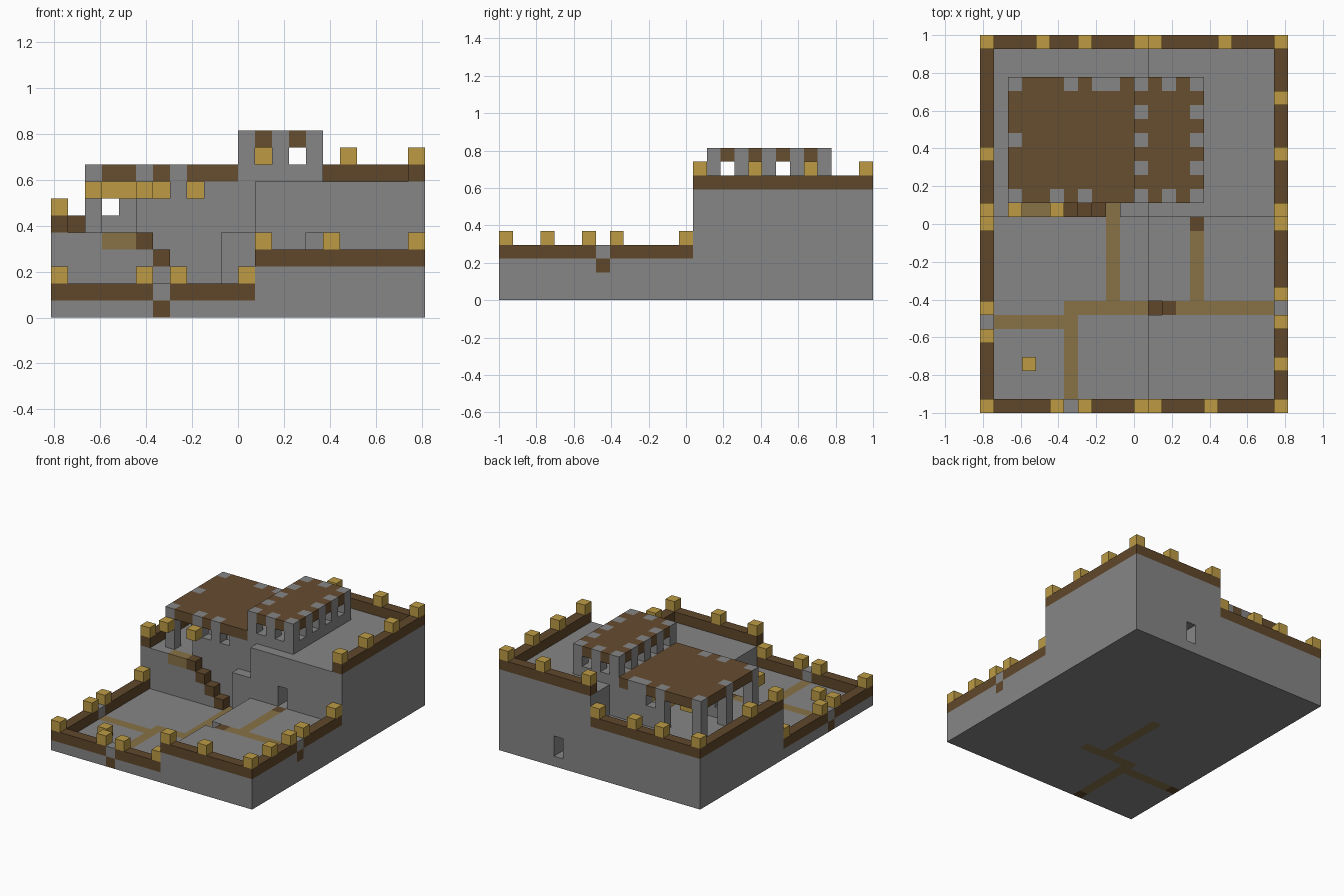
import bpy
import bmesh
from mathutils import Vector

cube = bpy.data.objects.get("Cube")
if cube:
    bpy.data.objects.remove(cube)

NX, NY = 22, 27
U = 2 / NY
grid = {}


def material(name, rgb):
    m = bpy.data.materials.new(name)
    m.use_nodes = True
    m.diffuse_color = (*rgb, 1)
    m.node_tree.nodes["Principled BSDF"].inputs["Base Color"].default_value = (*rgb, 1)
    return m


stone = material("stone grey", (0.24, 0.24, 0.24))
gold = material("lamp gold", (0.51, 0.33, 0.06))
timber = material("dark timber", (0.118, 0.064, 0.024))
roofing = material("roof brown", (0.135, 0.075, 0.030))
gravel = material("path tan", (0.25, 0.17, 0.063))

PARTS = {
    "terraces": stone, "gate_lintels": stone, "house_walls": stone,
    "house_stairs": stone, "tower": stone, "tower_pillars": stone,
    "wall_coping": timber, "steps": timber, "gate_thresholds": timber,
    "house_roof": roofing, "tower_roof": roofing,
    "paths": gravel, "wall_lamps": gold, "house_lamps": gold,
}


def fill(part, xs, ys, zs):
    """Fill a box of cells; each argument is a cell number or a (start, stop) pair."""
    rx, ry, rz = (range(*s) if isinstance(s, tuple) else [s] for s in (xs, ys, zs))
    for x in rx:
        for y in ry:
            for z in rz:
                if part:
                    grid[x, y, z] = part
                else:
                    grid.pop((x, y, z), None)


# Four terraces, each with a timber-capped boundary wall
SX, SY = 12, 14
for xs, ys, h in (((0, SX), (0, SY), 1), ((SX, NX), (0, SY), 3),
                  ((0, SX), (SY, NY), 5), ((SX, NX), (SY, NY), 8)):
    fill("terraces", xs, ys, (0, h))
    fill("wall_coping", 0 if xs[0] == 0 else NX - 1, ys, h)
    fill("wall_coping", xs, 0 if ys[0] == 0 else NY - 1, h)

# Lamps along the walls, grouped by the level they stand on
for level, spots in {
    2: [(0, 0), (5, 0), (7, 0), (11, 0), (0, 5), (0, 7), (0, 13)],
    4: [(12, 0), (16, 0), (21, 0), (21, 3), (21, 6), (21, 8), (21, 13)],
    6: [(0, 14), (0, 18), (0, 26), (4, 26), (7, 26), (11, 26)],
    9: [(12, 26), (17, 26), (21, 26), (21, 22), (21, 18), (21, 14)],
    1: [(3, 3)],
}.items():
    for x, y in spots:
        fill("wall_lamps", x, y, level)

# Paths set into the floors
fill("paths", 6, (0, 8), 0)
fill("paths", (0, 7), 6, 0)
fill("paths", (6, SX), 7, 0)
fill("paths", 9, (8, 15), 0)
fill("paths", (SX, NX), 7, 2)
fill("paths", 15, (8, 13), 2)

# Gates: a stone block in the coping over a timber threshold
for x, y, z in ((6, 0, 0), (0, 6, 0), (21, 7, 2)):
    fill("gate_thresholds", x, y, z)
    fill("gate_lintels", x, y, z + 1)
fill("gate_thresholds", 15, 13, 2)

# Steps between the two front terraces
fill(None, 12, 7, 2)
fill("steps", 12, 7, 1)
fill("steps", 13, 7, 2)

# Steps cut into the left terrace, ending in a landing
fill(None, 9, SY, (1, 5))
for n in range(4):
    fill(None, 8 - n, SY, (1 + n, 5))
    fill("steps", 8 - n, SY, 1 + n)
fill("paths", (3, 5), SY, 4)

# Doorways into the tall terrace
fill(None, 15, (SY, SY + 6), (3, 5))
fill(None, 15, (NY - 3, NY), (1, 3))

# House: front and rear walls with windows, open left side on posts
F, B = 15, 23
fill("house_walls", (5, 11), F, (5, 8))
fill("house_walls", (6, 11), B, (5, 8))
for x, y in ((6, F), (8, F), (7, B)):
    fill(None, x, y, 7)
fill("house_roof", (2, 11), (F, B + 1), 8)
for x, y in ((2, F), (2, 19), (2, B)):
    fill("house_walls", x, y, (5, 9))
for x, y in ((5, F), (7, F), (6, B), (8, B), (9, B)):
    fill("house_walls", x, y, 8)

# Stairs and lamps inside the house, lamps outside the entrance
for n in range(3):
    fill("house_stairs", 3 + n, 18, (5, 6 + n))
for x in (3, 4, 6, 8):
    fill("house_lamps", x, 22, 7)
for x in (2, 5):
    fill("house_lamps", x, SY, 7)

# Tower: solid base, open gallery of pillars and a flat roof
fill("tower", 11, (F, B + 1), (5, 9))
fill("tower", (11, 16), (F, B + 1), 8)
fill("tower_roof", (11, 16), (F, B + 1), 10)
for x in range(11, 16, 2):
    for y in range(F, B + 1, 2):
        if x in (11, 15) or y in (F, B):
            fill("tower_pillars", x, y, (9, 11))

# Turn every part into a mesh made of its exposed cell faces
CORNERS = ((-1, -1), (1, -1), (1, 1), (-1, 1))


def build(part, mat):
    bm = bmesh.new()
    for cell in [c for c, p in grid.items() if p == part]:
        centre = Vector(cell) + Vector((0.5, 0.5, 0.5))
        for axis in range(3):
            for side in (-1, 1):
                near = list(cell)
                near[axis] += side
                if tuple(near) in grid:
                    continue
                verts = []
                for a, b in CORNERS[::side]:
                    p = centre.copy()
                    p[axis] += side / 2
                    p[(axis + 1) % 3] += a / 2
                    p[(axis + 2) % 3] += b / 2
                    verts.append(bm.verts.new((p - Vector((NX / 2, NY / 2, 0))) * U))
                bm.faces.new(verts)
    bmesh.ops.remove_doubles(bm, verts=bm.verts[:], dist=U / 100)
    mesh = bpy.data.meshes.new(part)
    bm.to_mesh(mesh)
    bm.free()
    mesh.materials.append(mat)
    bpy.context.collection.objects.link(bpy.data.objects.new(part, mesh))


for part, mat in PARTS.items():
    build(part, mat)
